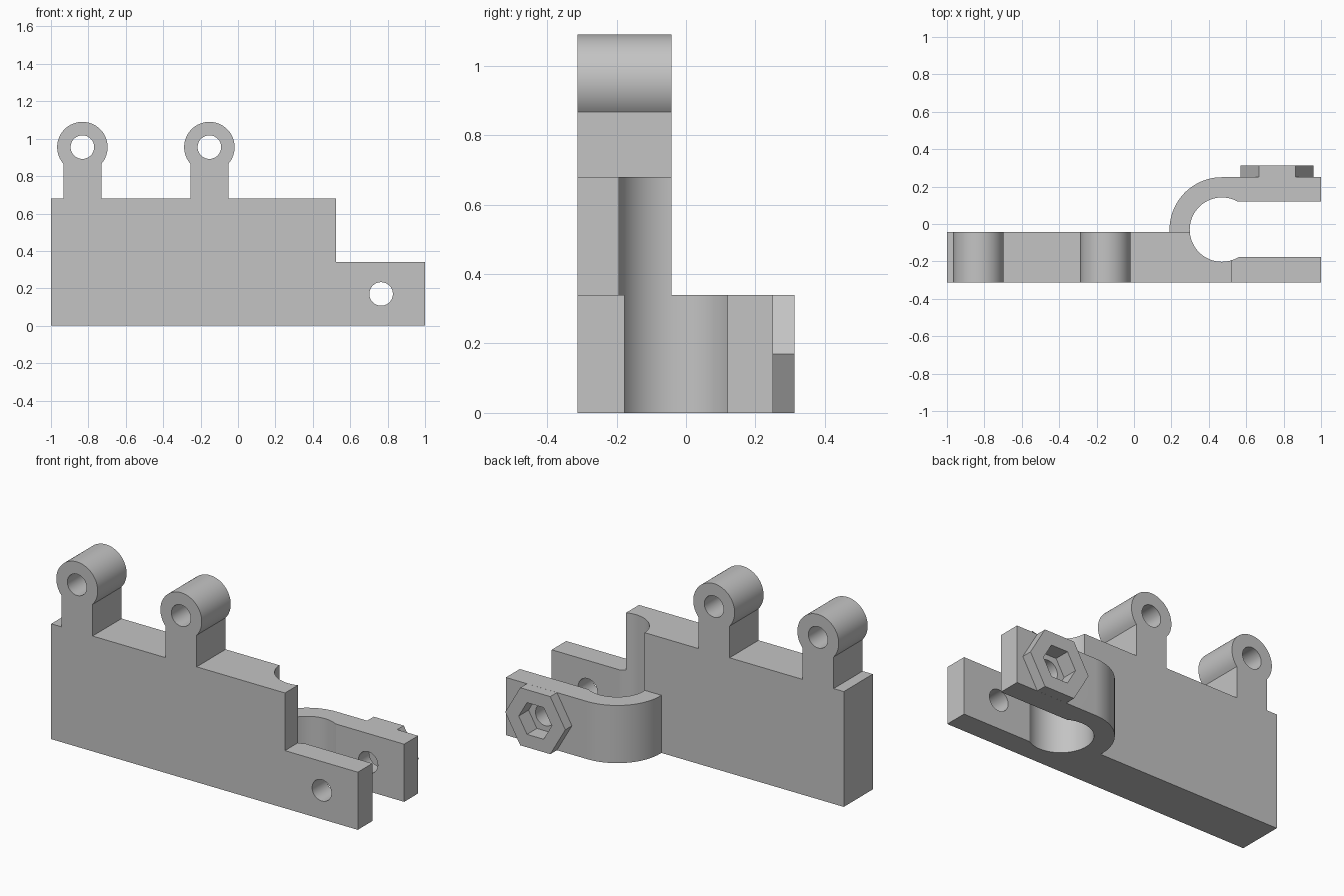
import bpy
import bmesh
from math import cos, sin, asin, pi, radians

cube = bpy.data.objects.get("Cube")
if cube:
    bpy.data.objects.remove(cube, do_unlink=True)

grey = bpy.data.materials.new("plain grey")
grey.use_nodes = True
grey.diffuse_color = (0.55, 0.55, 0.55, 1)
grey.node_tree.nodes["Principled BSDF"].inputs["Base Color"].default_value = grey.diffuse_color

FRONT, BACK = -0.312, -0.042          # plate thickness
LOW, HIGH = 0.34, 0.68                # clamp and plate heights
BORE = (0.47, -0.03)                  # clamp centre in plan
BOLT = (0.765, 0.17)                  # bolt centre in elevation
KNUCKLES = (-0.832, -0.153)
KNUCKLE_Z, KNUCKLE_R, STEM = 0.955, 0.135, 0.102


def arc(centre, radius, start, end, steps):
    return [(centre[0] + radius * cos(start + (end - start) * i / steps),
             centre[1] + radius * sin(start + (end - start) * i / steps))
            for i in range(steps + 1)]


def circle(centre, radius, sides):
    return arc(centre, radius, 0, 2 * pi, sides)[:-1]


def extrude(name, outline, near, far, plan=False):
    """Prism from an outline: seen from above if plan, else from the front."""
    bm = bmesh.new()
    place = (lambda p: (p[0], p[1], near)) if plan else (lambda p: (p[0], near, p[1]))
    face = bm.faces.new([bm.verts.new(place(p)) for p in outline])
    moved = bmesh.ops.extrude_face_region(bm, geom=[face])["geom"]
    offset = (0, 0, far - near) if plan else (0, far - near, 0)
    bmesh.ops.translate(bm, vec=offset,
                        verts=[v for v in moved if isinstance(v, bmesh.types.BMVert)])
    bmesh.ops.recalc_face_normals(bm, faces=bm.faces)
    mesh = bpy.data.meshes.new(name)
    bm.to_mesh(mesh)
    bm.free()
    mesh.materials.append(grey)
    obj = bpy.data.objects.new(name, mesh)
    bpy.context.collection.objects.link(obj)
    return obj


def combine(target, other, operation):
    bpy.context.view_layer.objects.active = target
    mod = target.modifiers.new(operation, "BOOLEAN")
    mod.operation, mod.object, mod.solver = operation, other, "EXACT"
    bpy.ops.object.modifier_apply(modifier=mod.name)
    bpy.data.objects.remove(other, do_unlink=True)


# Stepped plate with two hinge knuckles on stems
spread = asin(STEM / KNUCKLE_R)
outline = [(1, 0), (1, LOW), (0.525, LOW), (0.525, HIGH)]
for x in reversed(KNUCKLES):
    outline += [(x + STEM, HIGH)]
    outline += arc((x, KNUCKLE_Z), KNUCKLE_R, -pi / 2 + spread, 1.5 * pi - spread, 48)
    outline += [(x - STEM, HIGH)]
outline += [(-1, HIGH), (-1, 0)]
bracket = extrude("clamp_bracket", outline, FRONT, BACK)

# Curved clamp arm behind the plate
arm = [(1, -0.1), (1, 0.25)] + arc(BORE, 0.28, pi / 2, pi, 32) + [(0.19, -0.1)]
combine(bracket, extrude("clamp_arm", arm, 0, LOW, plan=True), "UNION")

# Hexagonal nut boss on the arm
combine(bracket, extrude("nut_boss", circle(BOLT, 0.196, 6), 0.2, 0.312), "UNION")

# Clamp bore and slot
combine(bracket, extrude("bore_cutter", circle(BORE, 0.172, 72), -0.1, 1, plan=True), "DIFFERENCE")
slot = [(BORE[0], -0.177), (1.1, -0.177), (1.1, 0.12), (BORE[0], 0.12)]
combine(bracket, extrude("slot_cutter", slot, -0.1, 1, plan=True), "DIFFERENCE")

# Nut pocket, bolt hole and hinge pin holes
combine(bracket, extrude("pocket_cutter", circle(BOLT, 0.108, 6), 0.22, 0.4), "DIFFERENCE")
for centre in [BOLT] + [(x, KNUCKLE_Z) for x in KNUCKLES]:
    combine(bracket, extrude("pin_cutter", circle(centre, 0.063, 40), -0.5, 0.5), "DIFFERENCE")

# Smooth the round walls, keep the edges crisp
bpy.ops.object.select_all(action="DESELECT")
bracket.select_set(True)
bpy.context.view_layer.objects.active = bracket
bpy.ops.object.shade_smooth_by_angle(angle=radians(25))
